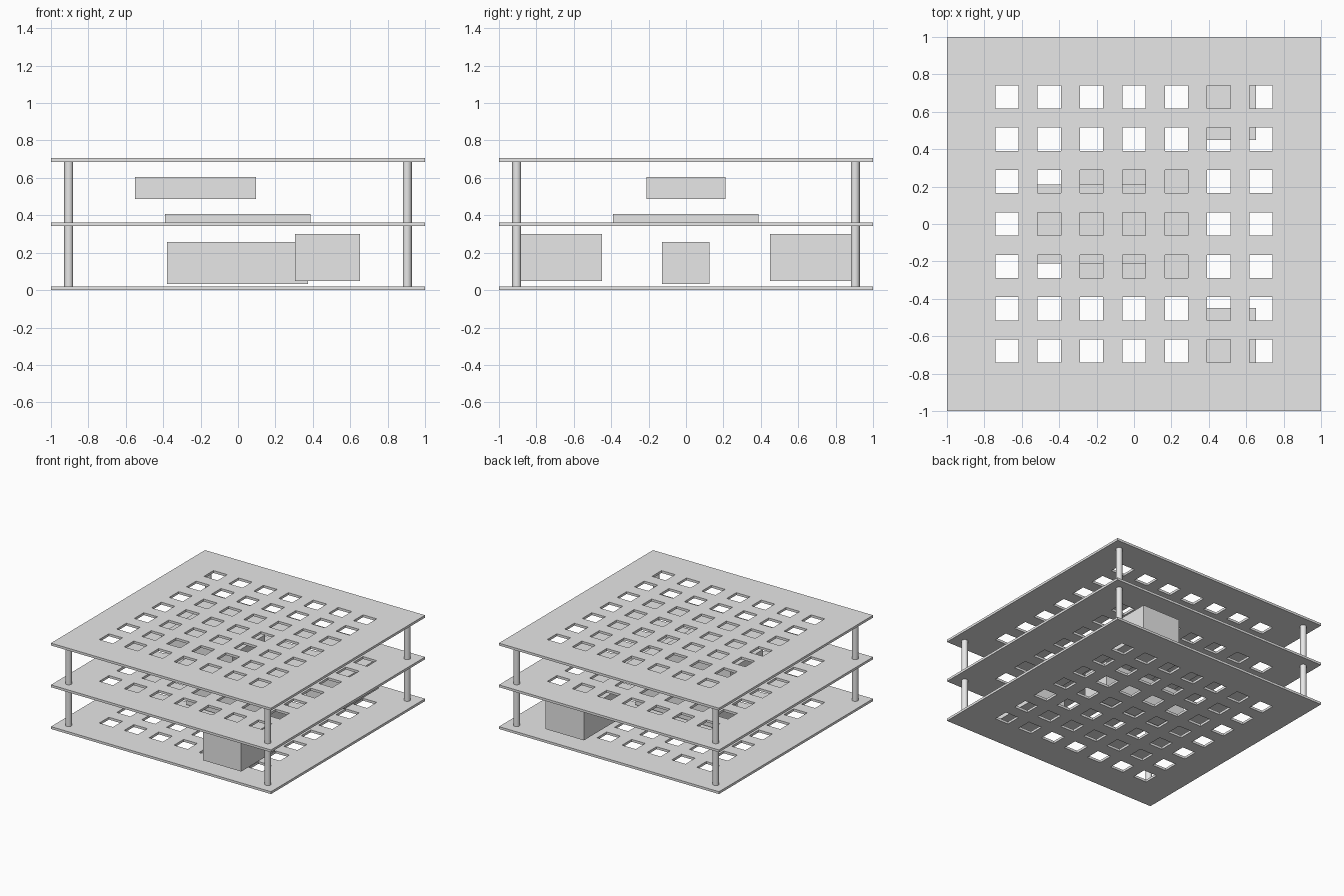
import bpy
import bmesh
import math

cube = bpy.data.objects.get("Cube")
if cube:
    bpy.data.objects.remove(cube, do_unlink=True)

# One plain grey for every part
grey = bpy.data.materials.new("plain_grey")
grey.use_nodes = True
COLOUR = (0.8, 0.8, 0.8, 1)
grey.diffuse_color = COLOUR
grey.node_tree.nodes["Principled BSDF"].inputs["Base Color"].default_value = COLOUR

THICK = 0.0195
LEVELS = {"bottom": 0.0, "middle": 0.343, "top": 0.686}
PITCH, HOLE, COUNT = 0.2265, 0.124, 7
POST_AT, POST_RADIUS = 0.905, 0.024


def add_object(name, bm):
    mesh = bpy.data.meshes.new(name)
    bm.to_mesh(mesh)
    bm.free()
    mesh.materials.append(grey)
    obj = bpy.data.objects.new(name, mesh)
    bpy.context.collection.objects.link(obj)
    return obj


def box(name, x, y, z):
    """Box from its (low, high) range on each axis."""
    bm = bmesh.new()
    bmesh.ops.create_cube(bm, size=1)
    for v in bm.verts:
        v.co = [r[0] if c < 0 else r[1] for c, r in zip(v.co, (x, y, z))]
    return add_object(name, bm)


def perforated_plate(name, z):
    """Square sheet with a regular grid of square holes."""
    lines = [-1.0]
    for i in range(COUNT):
        centre = (i - (COUNT - 1) / 2) * PITCH
        lines += [centre - HOLE / 2, centre + HOLE / 2]
    lines.append(1.0)
    bm = bmesh.new()
    grid = [[bm.verts.new((x, y, z)) for y in lines] for x in lines]
    for i in range(len(lines) - 1):
        for j in range(len(lines) - 1):
            if i % 2 and j % 2:
                continue
            bm.faces.new((grid[i][j], grid[i + 1][j],
                          grid[i + 1][j + 1], grid[i][j + 1]))
    obj = add_object(name, bm)
    solid = obj.modifiers.new("thickness", 'SOLIDIFY')
    solid.thickness = THICK
    solid.offset = -1
    # Faces point up, so the sheet is raised and thickened downwards
    obj.location.z = THICK
    return obj


def post(name, x, y, low, high):
    bpy.ops.mesh.primitive_cylinder_add(
        vertices=32, radius=POST_RADIUS, depth=high - low,
        location=(x, y, (low + high) / 2))
    obj = bpy.context.object
    obj.name = name
    obj.data.materials.append(grey)
    bpy.ops.object.shade_smooth_by_angle(angle=math.radians(40))


# Three perforated decks
for level, z in LEVELS.items():
    perforated_plate(level + "_plate", z)

# Corner posts between the decks
for gap, low, high in (("lower", "bottom", "middle"), ("upper", "middle", "top")):
    for side, sx in (("left", 1), ("right", -1)):
        for end, sy in (("front", -1), ("back", 1)):
            post(f"{gap}_{end}_{side}_post", sx * POST_AT, sy * POST_AT,
                 LEVELS[low] + THICK, LEVELS[high])

# Blocks on the bottom deck
box("battery_block", (-0.38, 0.373), (-0.127, 0.125), (0.032, 0.257))
for end, y in (("front", (-0.89, -0.45)), ("back", (0.45, 0.89))):
    box(end + "_motor_block", (0.305, 0.652), y, (0.05, 0.3))

# Board and raised block above the middle deck
box("circuit_board", (-0.39, 0.388), (-0.39, 0.388),
    (LEVELS["middle"] + THICK, 0.407))
box("raised_block", (-0.55, 0.097), (-0.212, 0.21), (0.488, 0.604))
